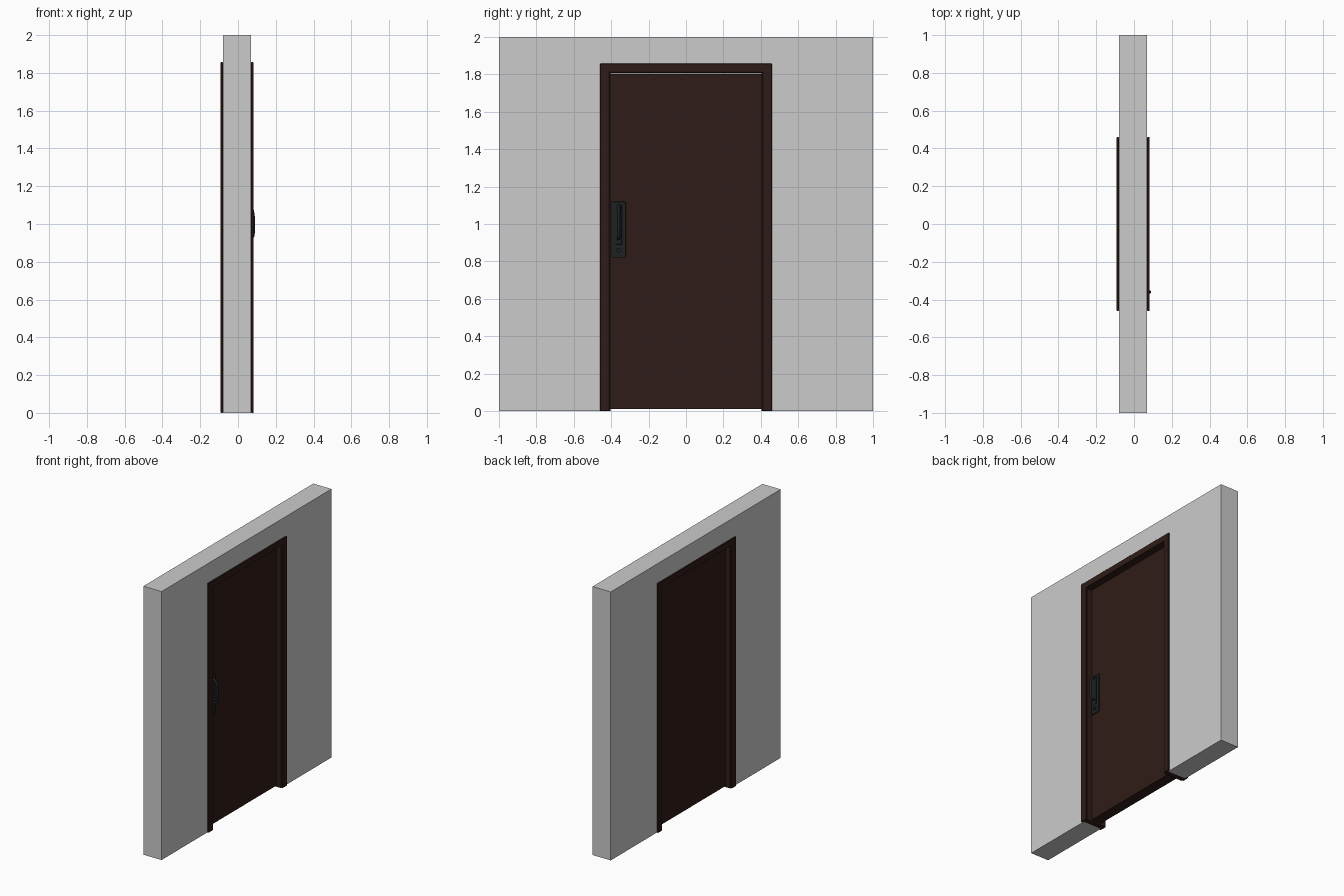
import bpy, bmesh, math

if "Cube" in bpy.data.objects:
    bpy.data.objects.remove(bpy.data.objects["Cube"])


def material(name, rgb):
    m = bpy.data.materials.new(name)
    m.diffuse_color = (*rgb, 1)
    m.use_nodes = True
    m.node_tree.nodes["Principled BSDF"].inputs["Base Color"].default_value = m.diffuse_color
    return m


WOOD = material("dark_wood", (0.03, 0.012, 0.009))
METAL = material("black_metal", (0.013, 0.016, 0.016))


def finish(name, bm, mat):
    bmesh.ops.recalc_face_normals(bm, faces=bm.faces)
    me = bpy.data.meshes.new(name)
    bm.to_mesh(me)
    bm.free()
    ob = bpy.data.objects.new(name, me)
    bpy.context.collection.objects.link(ob)
    if mat:
        me.materials.append(mat)
    return ob


def extrude_x(name, outline, x0, x1, mat=None):
    """Extrude a (y, z) outline along x."""
    bm = bmesh.new()
    face = bm.faces.new([bm.verts.new((x0, y, z)) for y, z in outline])
    new = bmesh.ops.extrude_face_region(bm, geom=[face])["geom"]
    verts = [v for v in new if isinstance(v, bmesh.types.BMVert)]
    bmesh.ops.translate(bm, verts=verts, vec=(x1 - x0, 0, 0))
    return finish(name, bm, mat)


def arch(name, outer, inner, x0, x1, mat=None):
    """Surround open at the floor; outer and inner are (half width, height)."""
    (a, h), (b, k) = outer, inner
    pts = [(-a, 0), (-a, h), (a, h), (a, 0), (b, 0), (b, k), (-b, k), (-b, 0)]
    return extrude_x(name, pts, x0, x1, mat)


def bevel(ob, width, segments=1):
    m = ob.modifiers.new("bevel", 'BEVEL')
    m.width, m.segments = width, segments


def box(name, y0, y1, z0, z1, x0, x1, mat):
    return extrude_x(name, [(y0, z0), (y1, z0), (y1, z1), (y0, z1)], x0, x1, mat)


# Wall with a doorway
arch("wall", (1.0, 2.0), (0.445, 1.845), -0.08, 0.07)

# Jamb lining and casing on both faces
arch("jamb", (0.445, 1.845), (0.404, 1.804), -0.08, 0.07, WOOD)
for name, x0, x1 in (("casing_front", 0.07, 0.082), ("casing_back", -0.092, -0.08)):
    bevel(arch(name, (0.46, 1.857), (0.41, 1.81), x0, x1, WOOD), 0.002)

# Door leaf with a small gap at the floor
box("door_leaf", -0.403, 0.403, 0.01, 1.803, -0.045, 0.035, WOOD)

# Handle backplate and raised inner plate
HY = -0.36
bevel(box("handle_plate", HY - 0.039, HY + 0.039, 0.82, 1.12, 0.035, 0.045, METAL), 0.004, 2)
bevel(box("handle_inset", HY - 0.018, HY + 0.018, 0.89, 1.105, 0.045, 0.049, METAL), 0.002)

# Curved pull bar
cu = bpy.data.curves.new("handle_pull", 'CURVE')
cu.dimensions = '3D'
cu.bevel_depth = 0.009
cu.bevel_resolution = 3
cu.use_fill_caps = True
path = [(0.044, 1.1), (0.068, 1.086), (0.079, 1.05), (0.081, 1.0),
        (0.08, 0.95), (0.074, 0.93), (0.044, 0.922)]
sp = cu.splines.new('BEZIER')
sp.bezier_points.add(len(path) - 1)
for p, (x, z) in zip(sp.bezier_points, path):
    p.co = (x, HY, z)
    p.handle_left_type = p.handle_right_type = 'AUTO'
sp.resolution_u = 5
cu.materials.append(METAL)
bpy.context.collection.objects.link(bpy.data.objects.new("handle_pull", cu))

# Lock cylinder below the pull
bpy.ops.mesh.primitive_cylinder_add(vertices=24, radius=0.013, depth=0.01,
                                    location=(0.049, HY, 0.86),
                                    rotation=(0, math.pi / 2, 0))
lock = bpy.context.object
lock.name = "lock_cylinder"
lock.data.materials.append(METAL)
bpy.ops.object.shade_smooth_by_angle()
